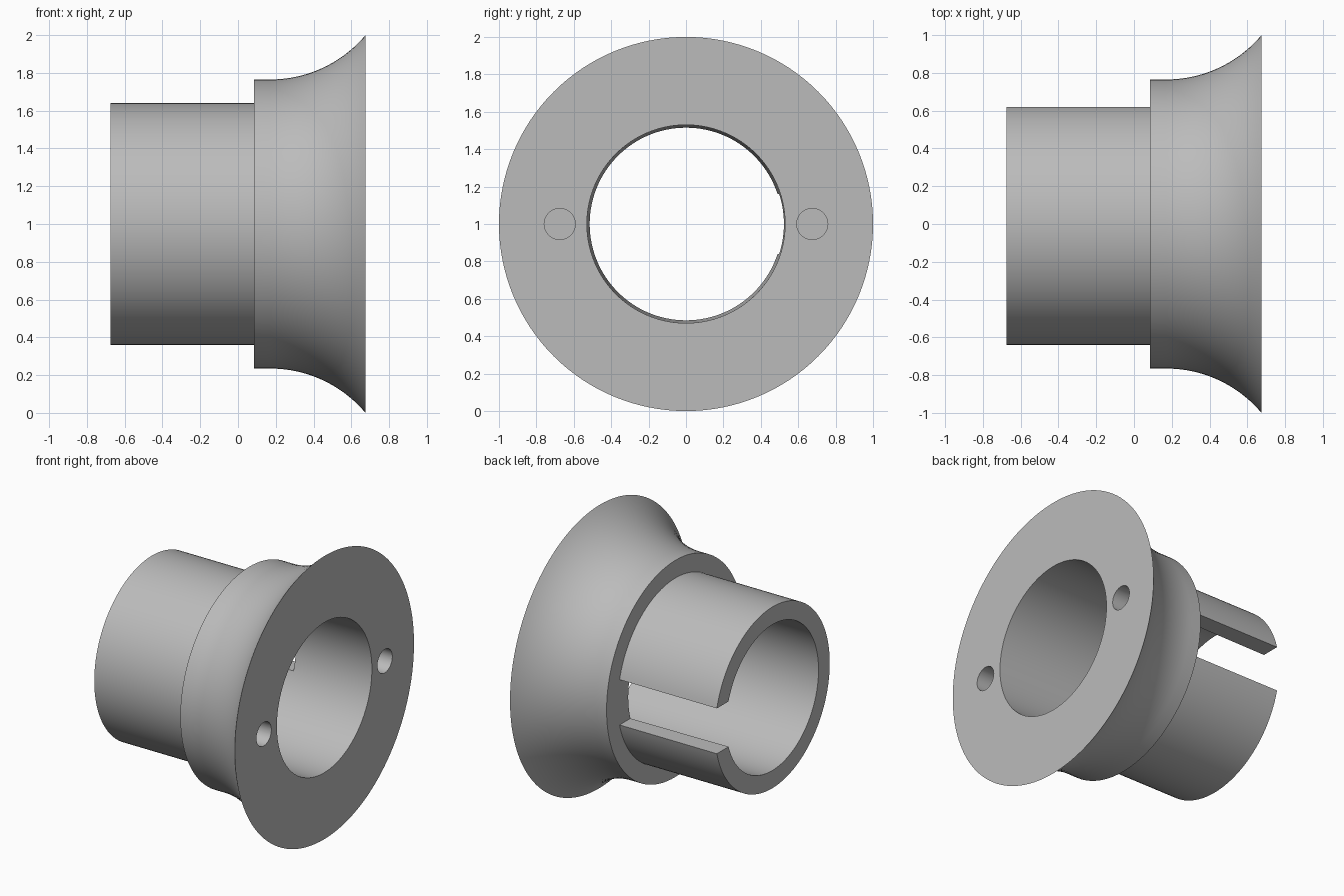
import bpy, bmesh, math
from mathutils import Vector, Matrix

default = bpy.data.objects.get("Cube")
if default:
    bpy.data.objects.remove(default, do_unlink=True)

SEGMENTS = 128
BACK, STEP, FRONT = -0.675, 0.085, 0.675
CENTRE = Vector((0, 0, 1))

grey = bpy.data.materials.new("plain_grey")
grey.use_nodes = True
grey.diffuse_color = (0.5, 0.5, 0.5, 1)
grey.node_tree.nodes["Principled BSDF"].inputs["Base Color"].default_value = (0.5, 0.5, 0.5, 1)


def add_object(name, bm):
    bmesh.ops.recalc_face_normals(bm, faces=bm.faces[:])
    mesh = bpy.data.meshes.new(name)
    bm.to_mesh(mesh)
    bm.free()
    obj = bpy.data.objects.new(name, mesh)
    bpy.context.collection.objects.link(obj)
    mesh.materials.append(grey)
    return obj


def lathe(name, profile):
    """Revolve a closed (x, radius) profile about the x axis."""
    bm = bmesh.new()
    rings = []
    for i in range(SEGMENTS):
        a = math.tau * i / SEGMENTS
        rings.append([bm.verts.new(CENTRE + Vector((x, r * math.sin(a), r * math.cos(a))))
                      for x, r in profile])
    n = len(profile)
    for i, ring in enumerate(rings):
        after = rings[(i + 1) % SEGMENTS]
        for j in range(n):
            k = (j + 1) % n
            bm.faces.new((ring[j], ring[k], after[k], after[j]))
    return add_object(name, bm)


# Tube, stepped collar and concave flare with a slightly tapered bore
start, neck, rim = 0.17, 0.765, 1.0
run, rise = FRONT - start, rim - neck
arc_radius = (run ** 2 + rise ** 2) / (2 * rise)
sweep = math.asin(run / arc_radius)
flare = [(start + arc_radius * math.sin(sweep * i / 20),
          neck + arc_radius * (1 - math.cos(sweep * i / 20))) for i in range(21)]
profile = [(BACK, 0.515), (BACK, 0.64), (STEP, 0.64), (STEP, neck)] + flare + [(FRONT, 0.53)]
body = lathe("flared_collar", profile)

# Cutter for the open slot along the back of the tube
bm = bmesh.new()
bmesh.ops.create_cube(bm, size=1)
length = STEP - BACK + 0.2
bmesh.ops.scale(bm, vec=(length, 0.5, 0.32), verts=bm.verts[:])
bmesh.ops.translate(bm, vec=(STEP - length / 2, 0.6, 1), verts=bm.verts[:])
cutters = [add_object("slot_cutter", bm)]

# Cutters for the two blind holes in the front face
for side in (-1, 1):
    bm = bmesh.new()
    bmesh.ops.create_cone(bm, cap_ends=True, segments=48, radius1=0.083, radius2=0.083, depth=0.6,
                          matrix=Matrix.Translation((FRONT, side * 0.675, 1))
                          @ Matrix.Rotation(math.pi / 2, 4, 'Y'))
    cutters.append(add_object("hole_cutter", bm))

bpy.ops.object.select_all(action='DESELECT')
bpy.context.view_layer.objects.active = body
body.select_set(True)
for cutter in cutters:
    cutter.hide_render = True
    mod = body.modifiers.new("cut", 'BOOLEAN')
    mod.operation = 'DIFFERENCE'
    mod.solver = 'EXACT'
    mod.object = cutter
    bpy.ops.object.modifier_apply(modifier=mod.name)
    bpy.data.objects.remove(cutter, do_unlink=True)

bpy.ops.object.shade_smooth_by_angle(angle=math.radians(30))
